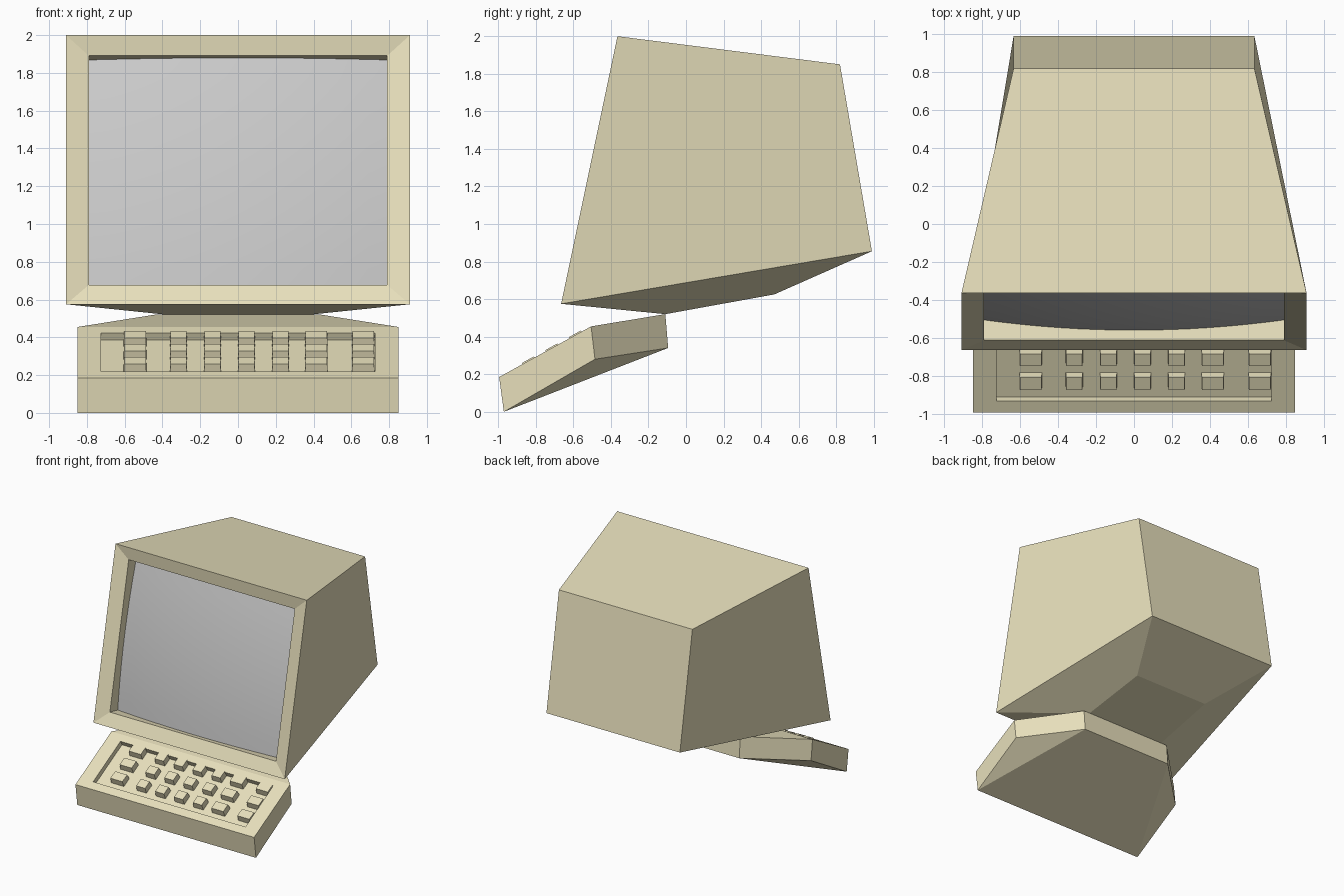
import bpy, bmesh
from mathutils import Vector

if "Cube" in bpy.data.objects:
    bpy.data.objects.remove(bpy.data.objects["Cube"])

tan = bpy.data.materials.new("tan_plastic")
tan.diffuse_color = (0.8, 0.74, 0.5, 1)
tan.use_nodes = True
tan.node_tree.nodes["Principled BSDF"].inputs["Base Color"].default_value = tan.diffuse_color


def make(name, verts, faces, mat=None):
    me = bpy.data.meshes.new(name)
    me.from_pydata([tuple(v) for v in verts], [], faces)
    bm = bmesh.new()
    bm.from_mesh(me)
    bmesh.ops.recalc_face_normals(bm, faces=bm.faces)
    bm.to_mesh(me)
    bm.free()
    ob = bpy.data.objects.new(name, me)
    bpy.context.collection.objects.link(ob)
    if mat:
        me.materials.append(mat)
    return ob


def band(a, b):
    """Four quads joining vertex rings that start at a and b."""
    return [[a + i, a + (i + 1) % 4, b + (i + 1) % 4, b + i] for i in range(4)]


def rect(place, x0, x1, v0, v1, d):
    return [place(x0, v0, d), place(x1, v0, d), place(x1, v1, d), place(x0, v1, d)]


# Monitor face frame: x across, z height on the tilted front, d = depth inward
slope = Vector((0, 0.30, 1.425)).normalized()
inward = Vector((0, slope.z, -slope.y))


def on_face(x, v, d):
    return Vector((x, -0.665, 0.575)) + slope * v + inward * d


FULL = 1.456
V0, V1, X = 0.111, 1.351, 0.79

# Monitor shell: tapered box, belly underneath, bevelled bezel and screen recess
back = [(-.635, .99, .855), (.635, .99, .855), (.635, .82, 1.85), (-.635, .82, 1.85)]
front = rect(on_face, -.91, .91, 0, FULL, 0)
rim = rect(on_face, -X, X, V0, V1, .03)
deep = rect(on_face, -X, X, V0, V1, .145)
belly = [(-.36, .47, .625), (.36, .47, .625), (.38, -.11, .52), (-.38, -.11, .52)]
faces = [[3, 2, 1, 0]] + band(0, 4)[1:] + band(4, 8) + band(8, 12)
faces += [[0, 1, 17, 16], [1, 5, 18, 17], [5, 4, 19, 18], [4, 0, 16, 19], [16, 17, 18, 19]]
make("monitor_shell", back + front + rim + deep + belly, faces, tan)

# Bulged screen glass
NX, NY = 16, 12
verts = []
for j in range(NY + 1):
    for i in range(NX + 1):
        s, t = 2 * i / NX - 1, 2 * j / NY - 1
        depth = 0.05 + 0.055 * s * s + 0.034 * t * t
        verts.append(on_face(X * s, (V0 + V1) / 2 + t * (V1 - V0) / 2, depth))
W = NX + 1
quads = [[j * W + i, j * W + i + 1, (j + 1) * W + i + 1, (j + 1) * W + i]
         for j in range(NY) for i in range(NX)]
screen = make("screen_glass", verts, quads)
for p in screen.data.polygons:
    p.use_smooth = True
if screen.data.polygons[0].normal.y > 0:
    screen.data.flip_normals()

# Keyboard deck frame: u up the slope, h above the deck
du = Vector((0, .49, .27)).normalized()
dn = Vector((0, -du.z, du.y))


def on_deck(x, u, h):
    return Vector((x, -.995, .185)) + du * u + dn * h


# Keyboard body with sunken key well
deck = rect(on_deck, -.85, .85, 0, .559, 0)                      # 0-3
well = rect(on_deck, -.725, .725, .07, .495, 0)                  # 4-7
floor = rect(on_deck, -.725, .725, .07, .495, -.042)             # 8-11
neck = [(-.44, -.11, .52), (.44, -.11, .52), (.44, -.095, .34), (-.44, -.095, .34)]  # 12-15
base = [(-.85, -.97, 0), (.85, -.97, 0), (.85, -.485, .28), (-.85, -.485, .28)]      # 16-19
faces = band(0, 4) + band(4, 8) + [[8, 9, 10, 11]]
faces += [[3, 2, 13, 12], [12, 13, 14, 15], [0, 1, 17, 16], [16, 17, 14, 15],
          [1, 2, 18, 17], [0, 3, 19, 16], [2, 13, 14, 18], [3, 12, 15, 19],
          [17, 18, 14], [16, 19, 15]]
make("keyboard_body", deck + well + floor + neck + base, faces, tan)

# Keys: three rows of seven, outer columns wider
columns = [(-.605, -.485), (-.36, -.27), (-.18, -.09), (0, .09), (.18, .27),
           (.355, .475), (.603, .723)]
verts, faces = [], []
for r in range(3):
    u = .142 + r * .145 - .002 * r
    for x0, x1 in columns:
        n = len(verts)
        verts += rect(on_deck, x0, x1, u - .008, u + .076, -.042)
        verts += rect(on_deck, x0 + .003, x1 - .003, u, u + .073, .007)
        faces += band(n, n + 4) + [[n + 4, n + 5, n + 6, n + 7]]
make("keys", verts, faces, tan)
